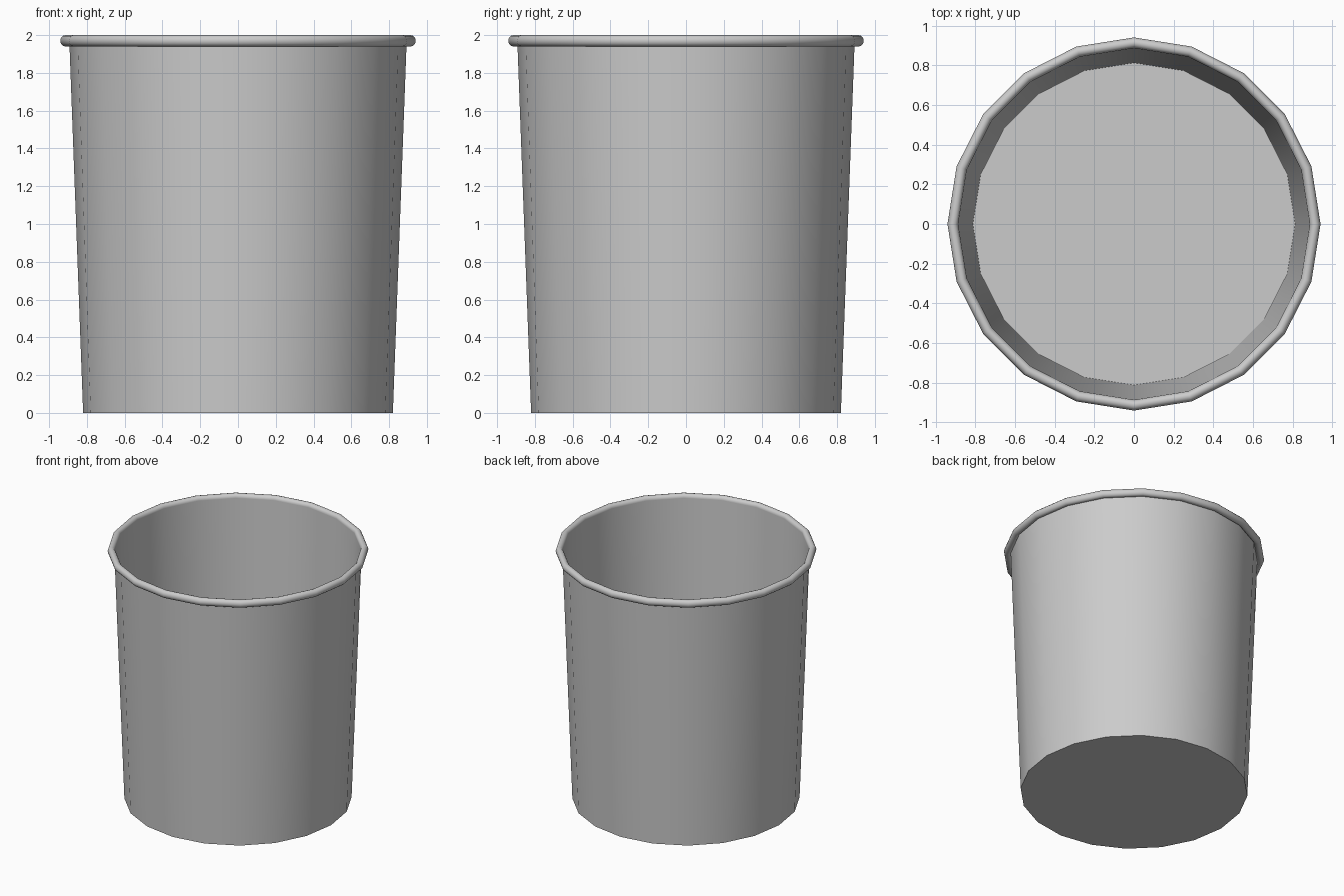
import bpy, bmesh
from math import sin, cos, pi, radians

if "Cube" in bpy.data.objects:
    bpy.data.objects.remove(bpy.data.objects["Cube"])

SIDES = 20


def lathe(name, profile, closed=False):
    """Revolve (radius, z) points around z; open profiles get flat end caps."""
    bm = bmesh.new()
    rings = []
    for r, z in profile:
        rings.append([bm.verts.new((r * cos(2 * pi * i / SIDES),
                                    r * sin(2 * pi * i / SIDES), z))
                      for i in range(SIDES)])
    n = len(rings)
    for k in range(n if closed else n - 1):
        a, b = rings[k], rings[(k + 1) % n]
        for i in range(SIDES):
            j = (i + 1) % SIDES
            bm.faces.new((a[i], a[j], b[j], b[i]))
    if not closed:
        bm.faces.new(rings[0])
        bm.faces.new(rings[-1])
    bmesh.ops.recalc_face_normals(bm, faces=bm.faces)
    mesh = bpy.data.meshes.new(name)
    bm.to_mesh(mesh)
    bm.free()
    obj = bpy.data.objects.new(name, mesh)
    bpy.context.collection.objects.link(obj)
    bpy.ops.object.select_all(action='DESELECT')
    obj.select_set(True)
    bpy.context.view_layer.objects.active = obj
    bpy.ops.object.shade_smooth_by_angle(angle=radians(40))
    return obj


# Thin tapered wall with floor: outside up, over the lip, inside down
lathe("bin_body", [(0.82, 0.0), (0.893, 1.97), (0.887, 1.97), (0.813, 0.006)])

# Rolled rim
lathe("rolled_rim", [(0.914 + 0.027 * cos(2 * pi * k / 12),
                      1.97 + 0.03 * sin(2 * pi * k / 12)) for k in range(12)],
      closed=True)
